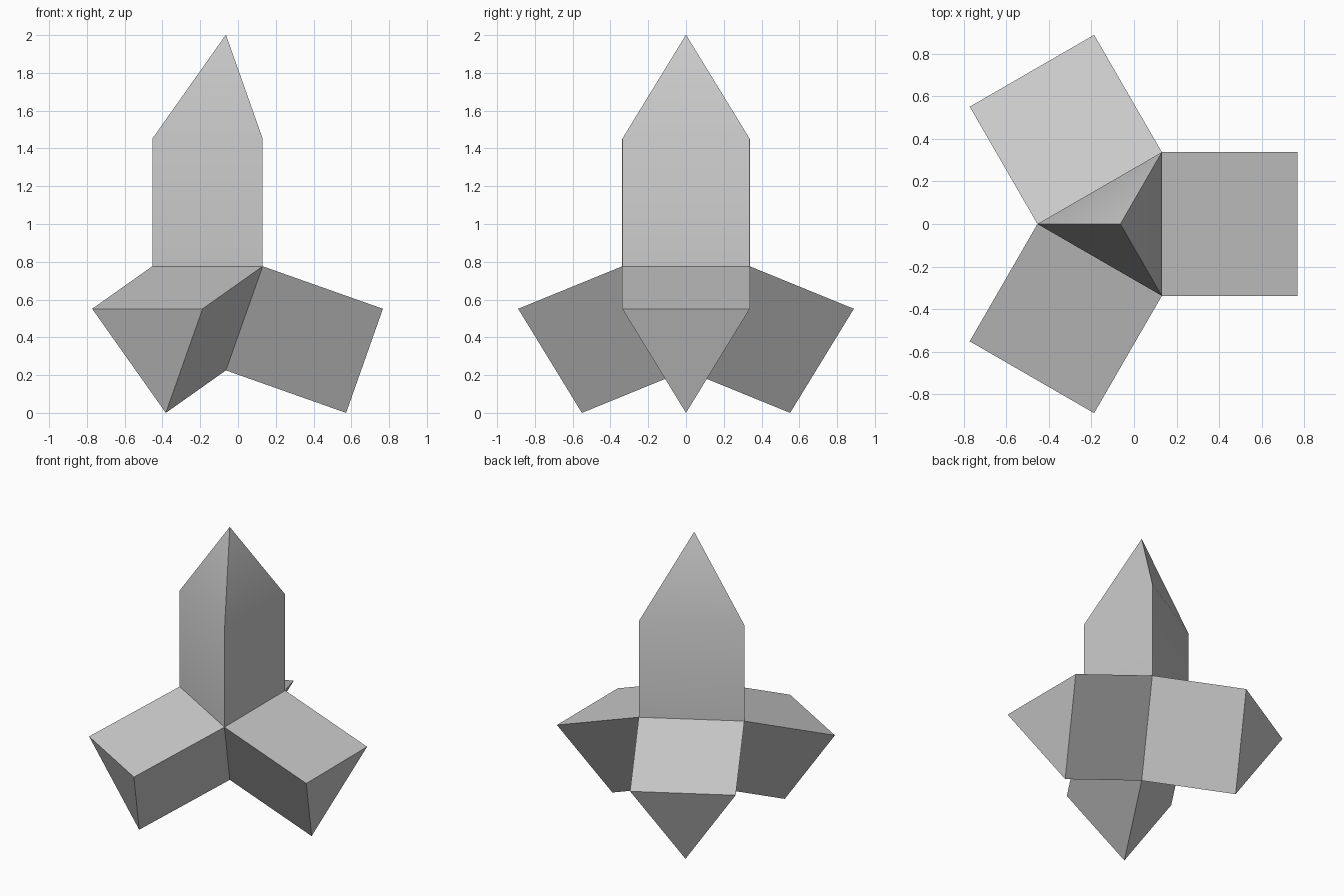
import bpy, bmesh, math
from mathutils import Vector

cube = bpy.data.objects.get("Cube")
if cube:
    bpy.data.objects.remove(cube, do_unlink=True)

EDGE = 0.675                              # every edge has this length
RADIUS = EDGE / math.sqrt(3)              # triangle centre to corner
HEIGHT = EDGE * math.sqrt(2 / 3)          # regular tetrahedron height
CENTRE_X, BASE_Z = -0.064, 0.225

grey = bpy.data.materials.new("light grey")
grey.use_nodes = True
colour = (0.6, 0.6, 0.6, 1)
grey.diffuse_color = colour
grey.node_tree.nodes["Principled BSDF"].inputs["Base Color"].default_value = colour

# Corners of the central tetrahedron, which points down
top = [Vector((CENTRE_X + RADIUS * math.cos(a), RADIUS * math.sin(a), BASE_Z + HEIGHT))
       for a in (math.radians(d) for d in (60, 180, 300))]
bottom = Vector((CENTRE_X, 0, BASE_Z))
core_centre = (sum(top, Vector()) + bottom) / 4


def prism(name, triangle, pointed=False):
    """Triangular prism standing on one face of the core, flat or pointed at its end."""
    middle = sum(triangle, Vector()) / 3
    out = (middle - core_centre).normalized()
    bm = bmesh.new()
    near = [bm.verts.new(p) for p in triangle]
    far = [bm.verts.new(p + out * EDGE) for p in triangle]
    bm.faces.new(near)
    for i in range(3):
        j = (i + 1) % 3
        bm.faces.new((near[i], near[j], far[j], far[i]))
    if pointed:
        tip = bm.verts.new(middle + out * (EDGE + HEIGHT))
        for i in range(3):
            bm.faces.new((far[i], far[(i + 1) % 3], tip))
    else:
        bm.faces.new(far)
    bmesh.ops.recalc_face_normals(bm, faces=bm.faces)
    mesh = bpy.data.meshes.new(name)
    bm.to_mesh(mesh)
    bm.free()
    mesh.materials.append(grey)
    obj = bpy.data.objects.new(name, mesh)
    bpy.context.collection.objects.link(obj)
    # Soft bend where the walls meet the point, crisp edges elsewhere
    bpy.ops.object.select_all(action='DESELECT')
    obj.select_set(True)
    bpy.context.view_layer.objects.active = obj
    bpy.ops.object.shade_smooth_by_angle(angle=math.radians(30))


# Upright tower and three legs
prism("tower", top, pointed=True)
for i, name in enumerate(("back_leg", "front_leg", "left_leg")):
    prism(name, [top[i], top[(i + 1) % 3], bottom])
